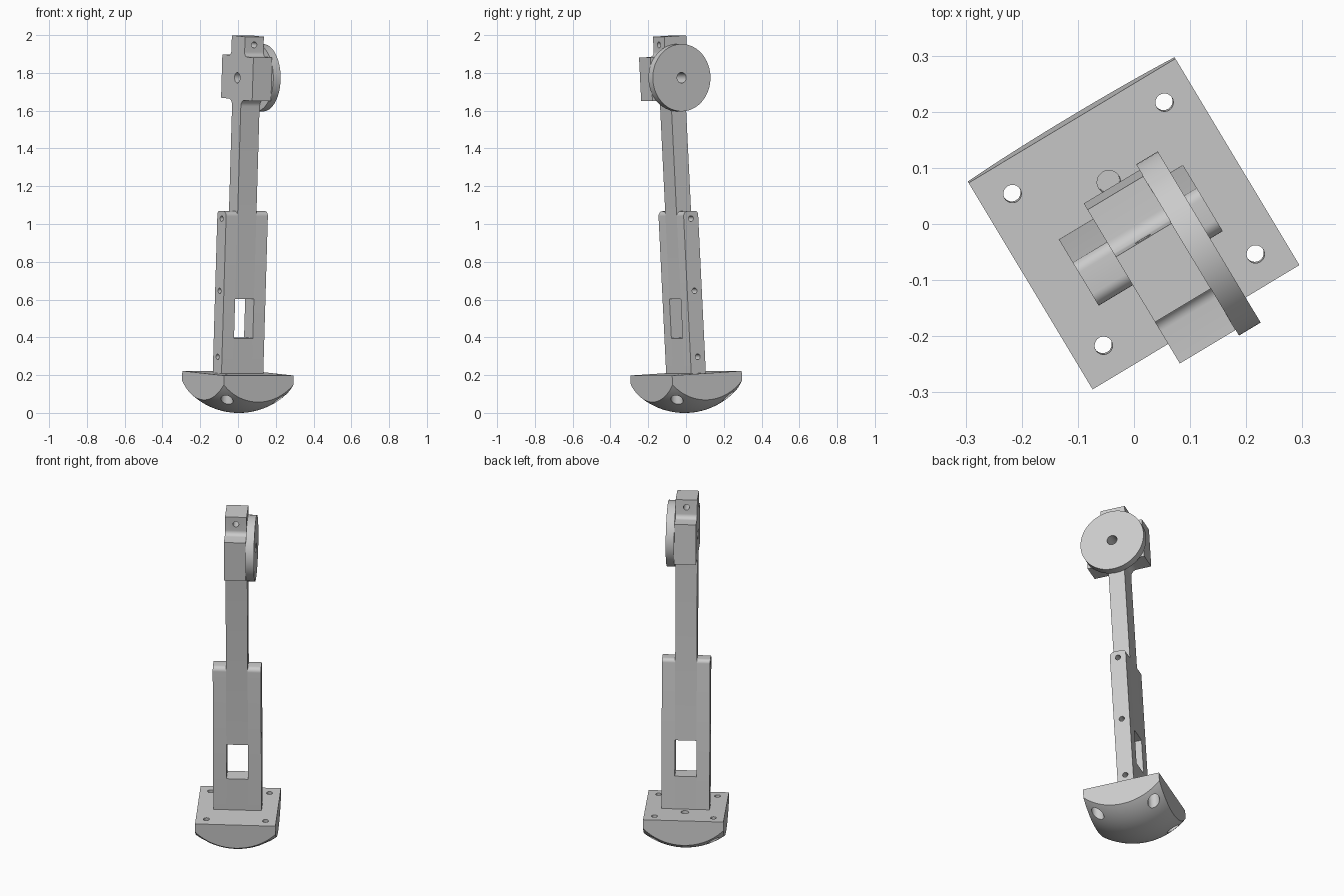
import bpy, bmesh, math
from mathutils import Matrix, Vector

cube = bpy.data.objects.get("Cube")
if cube:
    bpy.data.objects.remove(cube, do_unlink=True)

grey = bpy.data.materials.new("light grey")
grey.use_nodes = True
colour = (0.6, 0.6, 0.6, 1)
grey.diffuse_color = colour
grey.node_tree.nodes["Principled BSDF"].inputs["Base Color"].default_value = colour

parts = []


def make(name, bm, keep=True):
    bmesh.ops.recalc_face_normals(bm, faces=bm.faces)
    mesh = bpy.data.meshes.new(name)
    bm.to_mesh(mesh)
    bm.free()
    obj = bpy.data.objects.new(name, mesh)
    bpy.context.collection.objects.link(obj)
    if keep:
        mesh.materials.append(grey)
        parts.append(obj)
    return obj


def box(name, low, high, keep=True):
    low, high = Vector(low), Vector(high)
    bm = bmesh.new()
    bmesh.ops.create_cube(bm, size=1, matrix=Matrix.Translation((low + high) / 2)
                          @ Matrix.Diagonal(high - low).to_4x4())
    return make(name, bm, keep)


def rod(name, axis, centre, radius, length, keep=True, sides=32):
    turn = {"X": Matrix.Rotation(math.pi / 2, 4, "Y"),
            "Y": Matrix.Rotation(math.pi / 2, 4, "X"),
            "Z": Matrix.Identity(4)}[axis]
    bm = bmesh.new()
    bmesh.ops.create_cone(bm, cap_ends=True, segments=sides, radius1=radius,
                          radius2=radius, depth=length,
                          matrix=Matrix.Translation(centre) @ turn)
    return make(name, bm, keep)


def rounded(corners, steps=8):
    """Replace each (y, z, radius) corner by a fillet arc."""
    out = []
    for i, (y, z, r) in enumerate(corners):
        p = Vector((y, z))
        if r == 0:
            out.append(p)
            continue
        a = (Vector(corners[i - 1][:2]) - p).normalized()
        b = (Vector(corners[(i + 1) % len(corners)][:2]) - p).normalized()
        for k in range(steps + 1):   # all fillets sit on right angles
            t = k / steps * math.pi / 2
            out.append(p + a * r * (1 - math.sin(t)) + b * r * (1 - math.cos(t)))
    return out


def extrude(name, corners, x0, x1):
    bm = bmesh.new()
    face = bm.faces.new([bm.verts.new((x0, p.x, p.y)) for p in rounded(corners)])
    new = bmesh.ops.extrude_face_region(bm, geom=[face])["geom"]
    bmesh.ops.translate(bm, vec=(x1 - x0, 0, 0),
                        verts=[v for v in new if isinstance(v, bmesh.types.BMVert)])
    return make(name, bm)


def cut(obj, tool, operation="DIFFERENCE"):
    mod = obj.modifiers.new("cut", "BOOLEAN")
    mod.operation, mod.solver, mod.object = operation, "EXACT", tool
    bpy.context.view_layer.update()
    graph = bpy.context.evaluated_depsgraph_get()
    mesh = bpy.data.meshes.new_from_object(obj.evaluated_get(graph))
    obj.modifiers.clear()
    obj.data = mesh
    bpy.data.objects.remove(tool, do_unlink=True)


HALF = 0.058     # half width of the upper link
THICK = 0.045    # half thickness of the leg
RAIL = 0.129     # outer side of the rails
RAIL_TOP = 0.86
PIVOT = 1.567    # height of the pivot above the foot plate

# Foot: square block with a spherical underside
foot = box("foot", (-0.215, -0.215, -0.3), (0.215, 0.215, 0))
bm = bmesh.new()
bmesh.ops.create_uvsphere(bm, u_segments=96, v_segments=64, radius=0.369,
                          matrix=Matrix.Translation((0, 0, 0.159)))
cut(foot, make("dome", bm, False), "INTERSECT")
for sx in (-1, 1):
    for sy in (-1, 1):
        x, y = 0.158 * sx, 0.158 * sy
        cut(foot, rod("bolt_hole", "Z", (x, y, 0), 0.016, 0.5, False))
        cut(foot, rod("counterbore", "Z", (x, y, -0.2), 0.032, 0.3, False))
cut(foot, rod("blind_hole", "Z", (0, 0.087, 0), 0.021, 0.16, False))

# Lower leg: two drilled rails and a spacer below the window
for side, name in ((-1, "right_rail"), (1, "left_rail")):
    rail = extrude(name, [(-THICK, 0, 0), (THICK, 0, 0),
                          (THICK, RAIL_TOP, 0.02), (-THICK, RAIL_TOP, 0.025)],
                   side * HALF, side * RAIL)
    for z in (0.82, 0.437, 0.087):
        cut(rail, rod("screw_hole", "X", (side * 0.1, 0, z), 0.015, 0.2, False))
box("leg_spacer", (-HALF, -THICK, 0), (HALF, THICK, 0.188))

# Upper link with a cross-shaped head, mirrored front to back
half = [(THICK, 0.395, 0), (THICK, PIVOT - 0.115, 0.035),
        (0.16, PIVOT - 0.115, 0), (0.16, PIVOT + 0.115, 0),
        (0.068, PIVOT + 0.115, 0.025), (0.068, 1.788, 0)]
link = extrude("upper_link", half + [(-y, z, r) for y, z, r in reversed(half)],
               -HALF, HALF)
cut(link, rod("pivot_hole", "X", (0, 0, PIVOT), 0.028, 0.5, False))
cut(link, rod("cross_hole", "Y", (0, 0, 1.745), 0.016, 0.5, False))

# Pivot disc on the left side of the head
disc = rod("pivot_disc", "X", (HALF + 0.0225, 0, PIVOT), 0.178, 0.045, sides=96)
cut(disc, rod("disc_hole", "X", (HALF, 0, PIVOT), 0.028, 0.5, False))

# Stand the leg up, turned and leaning slightly forward
pose = (Matrix.Translation((0, 0, 0.21)) @ Matrix.Rotation(math.radians(31), 4, "Z")
        @ Matrix.Rotation(math.radians(3.25), 4, "X"))
bpy.ops.object.select_all(action="DESELECT")
for obj in parts:
    obj.matrix_world = pose
    obj.select_set(True)
bpy.context.view_layer.objects.active = foot
bpy.ops.object.shade_smooth_by_angle(angle=math.radians(30))
